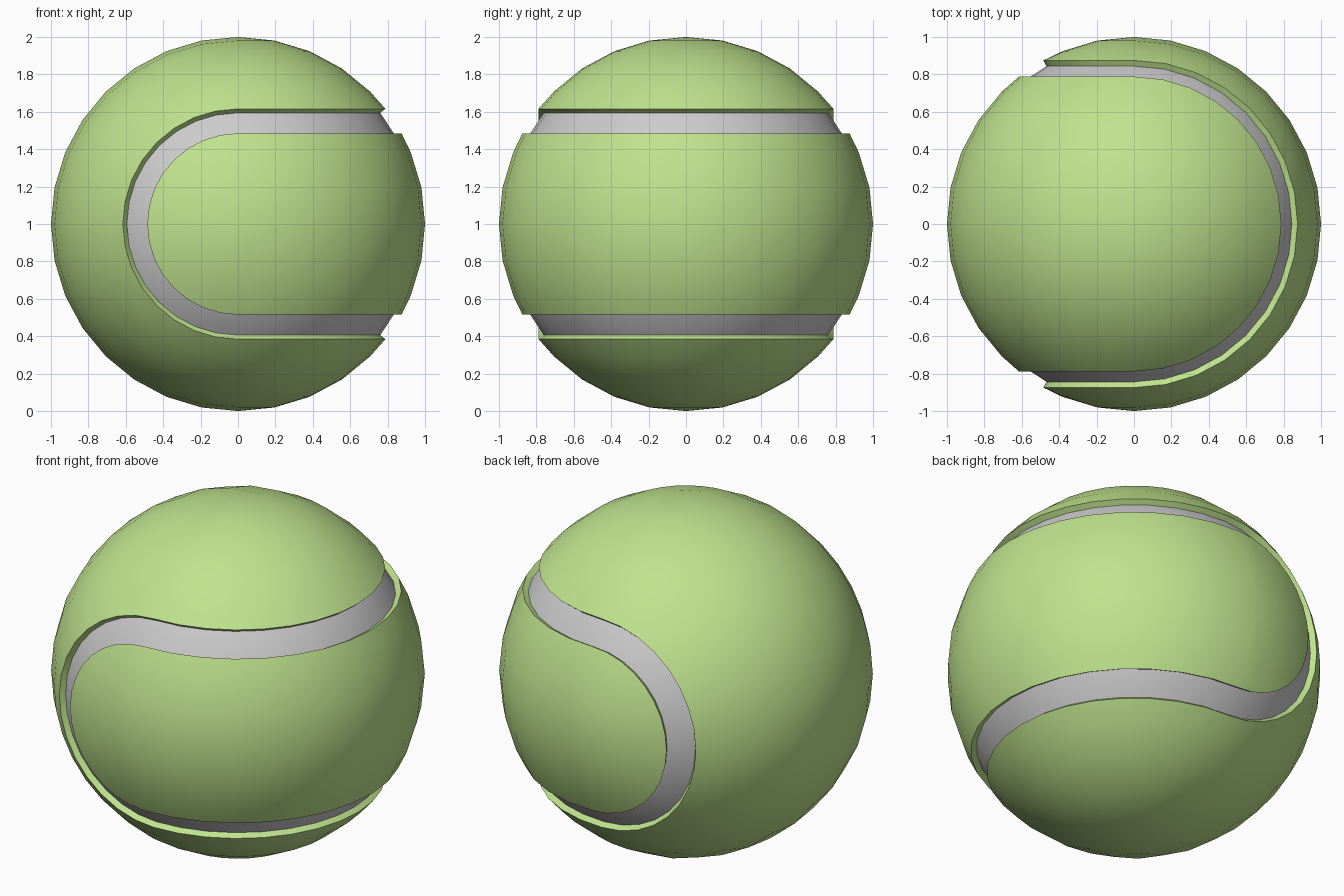
import bpy, bmesh
from math import sin, cos, radians, pi
from mathutils import Vector

if "Cube" in bpy.data.objects:
    bpy.data.objects.remove(bpy.data.objects["Cube"])

CORE_R = 0.965
SEGS = 16                               # steps per half turn
INNER = [0, 11.25, 22.5, 29]            # ring angles, panel wrapping +x
OUTER = [0, 11.25, 22.5, 33.75, 45, 52] # ring angles, panel wrapping -x


def add_grid(bm, fn, us, vs):
    rows = [[bm.verts.new(fn(u, v)) for v in vs] for u in us]
    for a, b in zip(rows, rows[1:]):
        for i in range(len(vs) - 1):
            bm.faces.new((a[i], a[i + 1], b[i + 1], b[i]))


def add_panel(bm, rings, r, swap):
    """Dumbbell panel: half band around one axis plus two half caps."""
    rings = [radians(a) for a in rings]
    lats = [-a for a in rings[:0:-1]] + rings
    turn = [pi * i / SEGS for i in range(SEGS + 1)]

    def place(x, y, z):
        return Vector((-x, z, y) if swap else (x, y, z)) * r

    add_grid(bm, lambda l, t: place(cos(l) * sin(t), cos(l) * -cos(t), sin(l)), lats, turn)
    for s in (-1, 1):
        add_grid(bm, lambda p, t: place(-sin(p) * sin(t), s * cos(p), sin(p) * cos(t)),
                 rings, turn)


def clean(bm):
    bmesh.ops.remove_doubles(bm, verts=bm.verts, dist=1e-4)
    bm.normal_update()
    for f in bm.faces:
        if f.normal.dot(f.calc_center_median()) < 0:
            f.normal_flip()


def finish(bm, name, mat=None):
    me = bpy.data.meshes.new(name)
    bm.to_mesh(me)
    bm.free()
    ob = bpy.data.objects.new(name, me)
    bpy.context.collection.objects.link(ob)
    ob.location.z = 1
    if mat:
        me.materials.append(mat)
    bpy.ops.object.select_all(action='DESELECT')
    ob.select_set(True)
    bpy.context.view_layer.objects.active = ob
    bpy.ops.object.shade_smooth_by_angle(angle=radians(30))


felt = bpy.data.materials.new("felt_green")
felt.diffuse_color = (0.52, 0.77, 0.27, 1)
felt.use_nodes = True
felt.node_tree.nodes["Principled BSDF"].inputs["Base Color"].default_value = felt.diffuse_color

# Grey core, visible in the seam groove
bm = bmesh.new()
add_panel(bm, INNER + [38], CORE_R, False)
add_panel(bm, OUTER, CORE_R, True)
clean(bm)
finish(bm, "seam_core")

# Two felt panels with radial walls down to the core
for name, rings, swap in (("felt_panel_right", INNER, False), ("felt_panel_left", OUTER, True)):
    bm = bmesh.new()
    add_panel(bm, rings, 1, swap)
    clean(bm)
    rim = [e for e in bm.edges if e.is_boundary]
    new = bmesh.ops.extrude_edge_only(bm, edges=rim)["geom"]
    for v in new:
        if isinstance(v, bmesh.types.BMVert):
            v.co *= CORE_R - 0.003
    bm.normal_update()
    finish(bm, name, felt)
